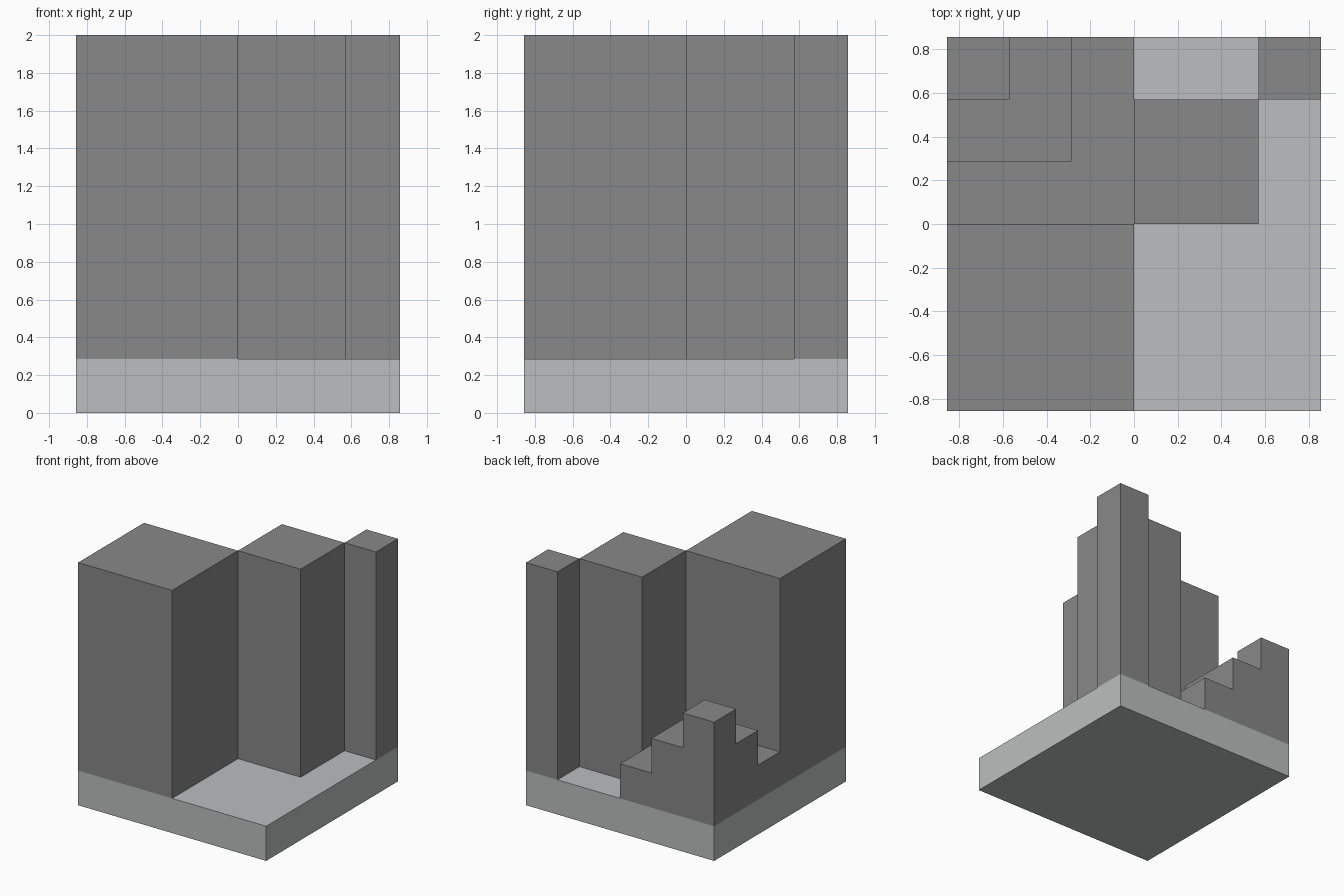
import bpy
import bmesh

U = 2 / 7          # one grid step; the model is 6 x 6 x 7 steps
HALF = 3

cube = bpy.data.objects.get("Cube")
if cube:
    bpy.data.objects.remove(cube, do_unlink=True)


def flat_material(name, rgb):
    mat = bpy.data.materials.new(name)
    mat.use_nodes = True
    bsdf = next(n for n in mat.node_tree.nodes if n.type == 'BSDF_PRINCIPLED')
    mat.diffuse_color = (*rgb, 1)
    bsdf.inputs["Base Color"].default_value = (*rgb, 1)
    return mat


light_grey = flat_material("light grey", (0.497, 0.521, 0.516))
mid_grey = flat_material("mid grey", (0.246, 0.246, 0.246))


def block(name, low, high, mat):
    """Box between two corners given in grid steps."""
    bm = bmesh.new()
    bmesh.ops.create_cube(bm, size=1)
    for v in bm.verts:
        v.co = [U * (h if c > 0 else l) for c, l, h in zip(v.co, low, high)]
    mesh = bpy.data.meshes.new(name)
    bm.to_mesh(mesh)
    bm.free()
    mesh.materials.append(mat)
    obj = bpy.data.objects.new(name, mesh)
    bpy.context.collection.objects.link(obj)
    return obj


# Base slab
block("base_slab", (-HALF, -HALF, 0), (HALF, HALF, 1), light_grey)

# Full-height towers shrinking along the diagonal from front to back
start = -HALF
for name, width in (("large_tower", 3), ("medium_tower", 2), ("small_tower", 1)):
    end = start + width
    block(name, (start, start, 1), (end, end, 7), mid_grey)
    start = end

# Stepped corner pyramid, each tier one step smaller
for level, name in enumerate(("lower_step", "middle_step", "top_step"), 1):
    width = HALF + 1 - level
    block(name, (-HALF, HALF - width, level),
          (width - HALF, HALF, level + 1), mid_grey)
